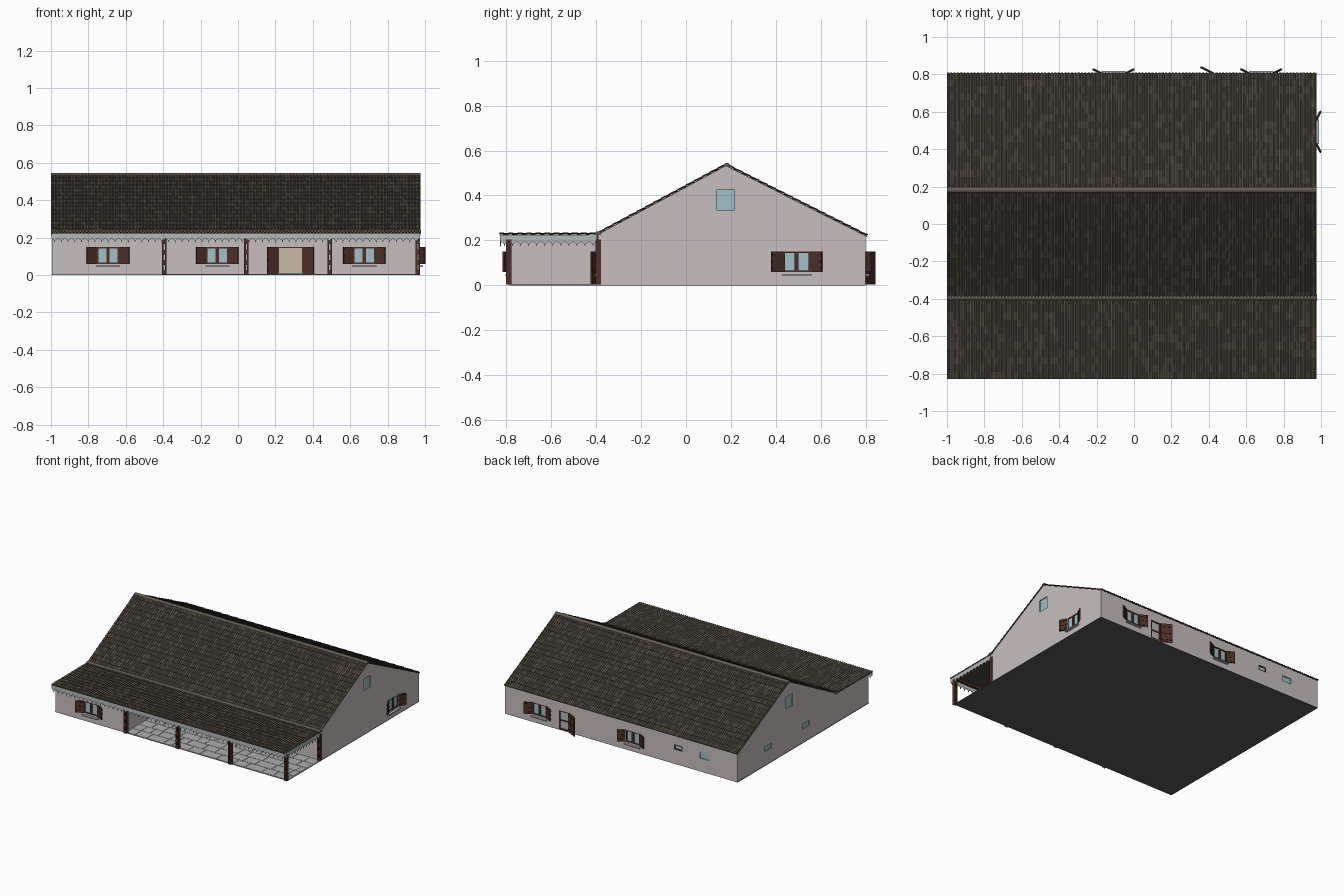
import bpy, bmesh, math, random
from mathutils import Matrix, Vector

if "Cube" in bpy.data.objects:
    bpy.data.objects.remove(bpy.data.objects["Cube"])

random.seed(4)

def mat(name, r, g, b):
    m = bpy.data.materials.new(name)
    m.diffuse_color = (r, g, b, 1)
    m.use_nodes = True
    m.node_tree.nodes["Principled BSDF"].inputs["Base Color"].default_value = m.diffuse_color
    return m

WALL = mat("wall_render", .58, .52, .52)
WOOD = mat("dark_wood", .075, .028, .02)
GLASS = mat("glass", .36, .53, .58)
TILE = mat("tile", .075, .064, .048)
TILE2 = mat("tile_light", .13, .105, .08)
TRIM = mat("trim", .45, .48, .49)
TAN = mat("door_panel", .58, .5, .38)
PAVE = mat("paving", .42, .42, .42)
BASE = mat("base", .1, .1, .1)
I = Matrix.Identity(4)

def finish(name, bm, *mats):
    me = bpy.data.meshes.new(name)
    bm.to_mesh(me)
    bm.free()
    o = bpy.data.objects.new(name, me)
    bpy.context.collection.objects.link(o)
    for m in mats:
        me.materials.append(m)
    return o

def add_box(bm, b, M=I):
    x0, x1, y0, y1, z0, z1 = b
    T = Matrix.Translation(((x0 + x1) / 2, (y0 + y1) / 2, (z0 + z1) / 2))
    bmesh.ops.create_cube(bm, size=1, matrix=M @ T @ Matrix.Diagonal((x1 - x0, y1 - y0, z1 - z0, 1)))

def boxes(name, lst, m, M=I):
    bm = bmesh.new()
    for b in lst:
        add_box(bm, b, M)
    return finish(name, bm, m)

def prism(name, pts, M, depth, m):
    """Extrude a 2D outline placed by M along its local z."""
    bm = bmesh.new()
    f = bm.faces.new([bm.verts.new(M @ Vector((a, b, 0))) for a, b in pts])
    r = bmesh.ops.extrude_face_region(bm, geom=[f])
    vs = [v for v in r["geom"] if isinstance(v, bmesh.types.BMVert)]
    bmesh.ops.translate(bm, verts=vs, vec=M.to_3x3() @ Vector((0, 0, depth)))
    bmesh.ops.recalc_face_normals(bm, faces=bm.faces[:])
    return finish(name, bm, m)

# Axes for outlines drawn in (y, z) and swept along +x
def YZ(x):
    return Matrix(((0, 0, 1, x), (1, 0, 0, 0), (0, 1, 0, 0), (0, 0, 0, 1)))

# Wall frames: local x runs along the wall, local -y points outward
def face(angle, x, y):
    return Matrix.Translation((x, y, 0)) @ Matrix.Rotation(math.radians(angle), 4, 'Z')

FRONT, PORCH = face(0, 0, -.785), face(0, 0, -.39)
RIGHT, BACK, LEFT = face(90, .97, 0), face(180, 0, .8), face(-90, -.995, 0)

# House body and front room
house = prism("house_walls", [(-.39, .001), (.8, .001), (.8, .222), (.178, .532), (-.39, .226)], YZ(-.995), 1.965, WALL)
room = boxes("front_room_walls", [(-.995, -.4, -.785, -.38, .001, .224)], WALL)
cut = bmesh.new()

def framed(name, M, u, w, z0, z1, frame, pane, bars=0, t=.007):
    """Recessed pane with a frame around it and optional middle bar."""
    a, b = u - w / 2, u + w / 2
    add_box(cut, (a, b, -.02, .012, z0, z1), M)
    fr = [(a, a + t, 0, .012, z0, z1), (b - t, b, 0, .012, z0, z1),
          (a, b, 0, .012, z0, z0 + t), (a, b, 0, .012, z1 - t, z1)]
    if bars:
        fr.append((u - .009, u + .009, -.001, .012, z0, z1))
    boxes(name + "_frame", fr, frame, M)
    boxes(name + "_pane", [(a, b, .007, .012, z0, z1)], pane, M)

def shutter(name, M, hinge, side, w, z0, z1):
    """Open leaf swung outward from its hinge."""
    H = M @ Matrix.Translation((hinge, -.002, 0)) @ Matrix.Rotation(-side * math.radians(27), 4, 'Z')
    xs = sorted((0, side * w))
    lst = [(xs[0], xs[1], -.003, .003, z0, z1)]
    for k in (.15, .5, .85):
        z = z0 + (z1 - z0) * k
        lst.append((xs[0] + .004, xs[1] - .004, -.006, .006, z - .005, z + .005))
    boxes(name, lst, WOOD, H)

def window(name, M, u):
    framed(name, M, u, .118, .06, .15, WOOD, GLASS, 1)
    boxes(name + "_sill", [(u - .065, u + .065, -.018, .005, .042, .05)], TRIM, M)
    for s in (-1, 1):
        shutter(name + "_shutter", M, u + s * .059, s, .06, .06, .15)

window("front_window", FRONT, -.695)
window("porch_window_a", PORCH, -.11)
window("porch_window_b", PORCH, .675)
window("side_window", RIGHT, .493)
window("back_window_a", BACK, .11)
window("back_window_b", BACK, -.68)

# Front double door, back door
framed("front_door", PORCH, .28, .13, .008, .15, WOOD, TAN, t=.004)
boxes("door_step", [(.21, .35, -.02, .005, .003, .01)], TRIM, PORCH)
for s in (-1, 1):
    shutter("front_door_leaf", PORCH, .28 + s * .065, s, .066, .004, .15)
framed("back_door", BACK, -.473, .085, .005, .15, WOOD, TRIM, t=.008)
boxes("back_door_rail", [(-.51, -.435, .003, .01, .07, .08)], WOOD, BACK)
shutter("back_door_leaf", BACK, -.43, 1, .085, .004, .15)

# Gable windows and small plain windows
framed("gable_window_right", RIGHT, .175, .09, .33, .43, TRIM, GLASS, t=.005)
framed("gable_window_left", LEFT, -.175, .09, .33, .43, TRIM, GLASS, t=.005)
framed("left_small_window_a", LEFT, .03, .095, .1, .15, TRIM, GLASS)
framed("left_small_window_b", LEFT, -.43, .095, .1, .15, TRIM, GLASS)
framed("back_small_window", BACK, .495, .07, .11, .15, WOOD, GLASS)
framed("back_plain_window", BACK, .715, .09, .095, .15, TRIM, GLASS)

# Cut the recesses
cutter = finish("recess_cutter", cut)
cutter.hide_render = True
for o in (house, room):
    b = o.modifiers.new("recess", 'BOOLEAN')
    b.operation, b.solver, b.object = 'DIFFERENCE', 'EXACT', cutter
dg = bpy.context.evaluated_depsgraph_get()
for o in (house, room):
    me = bpy.data.meshes.new_from_object(o.evaluated_get(dg))
    o.modifiers.clear()
    o.data = me
bpy.data.objects.remove(cutter)

# Tiled roof slopes: rounded tile columns with stepped courses
def tiles(name, low, high, rows, cols=110, seg=4, amp=.0035):
    low, high = Vector((0, *low)), Vector((0, *high))
    d = high - low
    n = Vector((0, -d.z, d.y)).normalized()
    if n.z < 0:
        n = -n
    bm = bmesh.new()
    lines = []
    for r in range(rows):
        for t, lift in ((r / rows, .003), ((r + 1) / rows, 0)):
            line = []
            for i in range(cols * seg + 1):
                h = lift - .003 + amp * (math.sin(2 * math.pi * i / seg) - .6)
                p = low + d * t + n * h
                line.append(bm.verts.new((-1 + 1.975 * i / (cols * seg), p.y, p.z)))
            lines.append(line)
    for k in range(len(lines) - 1):
        for c in range(cols):
            mi = int(random.random() < .25)
            for i in range(c * seg, c * seg + seg):
                a, b = lines[k], lines[k + 1]
                f = bm.faces.new((a[i], a[i + 1], b[i + 1], b[i]))
                f.material_index = mi
    bmesh.ops.recalc_face_normals(bm, faces=bm.faces[:])
    if sum(f.normal.z for f in bm.faces) < 0:
        bmesh.ops.reverse_faces(bm, faces=bm.faces[:])
    finish(name, bm, TILE, TILE2)
    # Boarding under the tiles
    a, b, e = low - n * .008, high - n * .008, n * .004
    prism(name + "_boarding", [(p.y, p.z) for p in (a, b, b - e, a - e)], YZ(-1), 1.975, TILE)

tiles("front_roof", (-.4, .234), (.178, .544), 16)
tiles("back_roof", (.81, .226), (.178, .544), 17)
tiles("porch_roof", (-.83, .234), (-.39, .235), 11)

# Half-round cap tiles on ridge and porch junction
for name, y, z, x1 in (("ridge_cap", .182, .531, .975), ("junction_cap", -.393, .226, .979)):
    arc = [(y + .016 * math.cos(k * math.pi / 8), z + .014 * math.sin(k * math.pi / 8)) for k in range(9)]
    prism(name, arc, YZ(-1), x1 + 1, TILE2)

# Fascia with a scalloped fringe along the porch eaves
def fringe(name, length, M):
    n = round(length / .036)
    p = length / n
    pts = [(0, .226), (0, .197)]
    for i in range(n):
        for fx, z in ((.2, .19), (.4, .186), (.5, .172), (.6, .186), (.8, .19), (1, .197)):
            pts.append(((i + fx) * p, z))
    pts.append((length, .226))
    prism(name, pts, M, .004, TRIM)

fringe("front_fringe", 1.97, Matrix(((1, 0, 0, -.998), (0, 0, 1, -.828), (0, 1, 0, 0), (0, 0, 0, 1))))
fringe("side_fringe", .43, Matrix(((0, 0, 1, .969), (1, 0, 0, -.826), (0, 1, 0, 0), (0, 0, 0, 1))))

# Porch posts: paired timbers with spacer blocks
for x, y in ((-.395, -.79), (.045, -.79), (.49, -.79), (.962, -.79), (.962, -.39)):
    w, t = .012, .0085
    lst = [(x - w, x - w + t, y - w, y + w, .003, .205), (x + w - t, x + w, y - w, y + w, .003, .205)]
    lst += [(x - .004, x + .004, y - w + .002, y + w - .002, z, z + .025) for z in (.003, .055, .11, .165)]
    boxes("porch_post", lst, WOOD)
boxes("porch_beam", [(-.4, .972, -.8, -.782, .203, .224), (.952, .966, -.79, -.39, .203, .224)], WOOD)

# Ground slab and irregular paving on the porch
boxes("base_slab", [(-.998, .972, -.785, .8, 0, .002)], BASE)
boxes("porch_floor", [(-.4, .972, -.79, -.385, .001, .004)], PAVE)
pavers = []
for r in range(5):
    x, y = -.395, -.785 + r * .079
    while x < .96:
        w = min(random.choice((.07, .1, .14)), .967 - x)
        pavers.append((x + .0015, x + w - .0015, y + .0015, y + .0775, .003, .006))
        x += w
        if .967 - x < .02:
            break
boxes("porch_pavers", pavers, PAVE)
